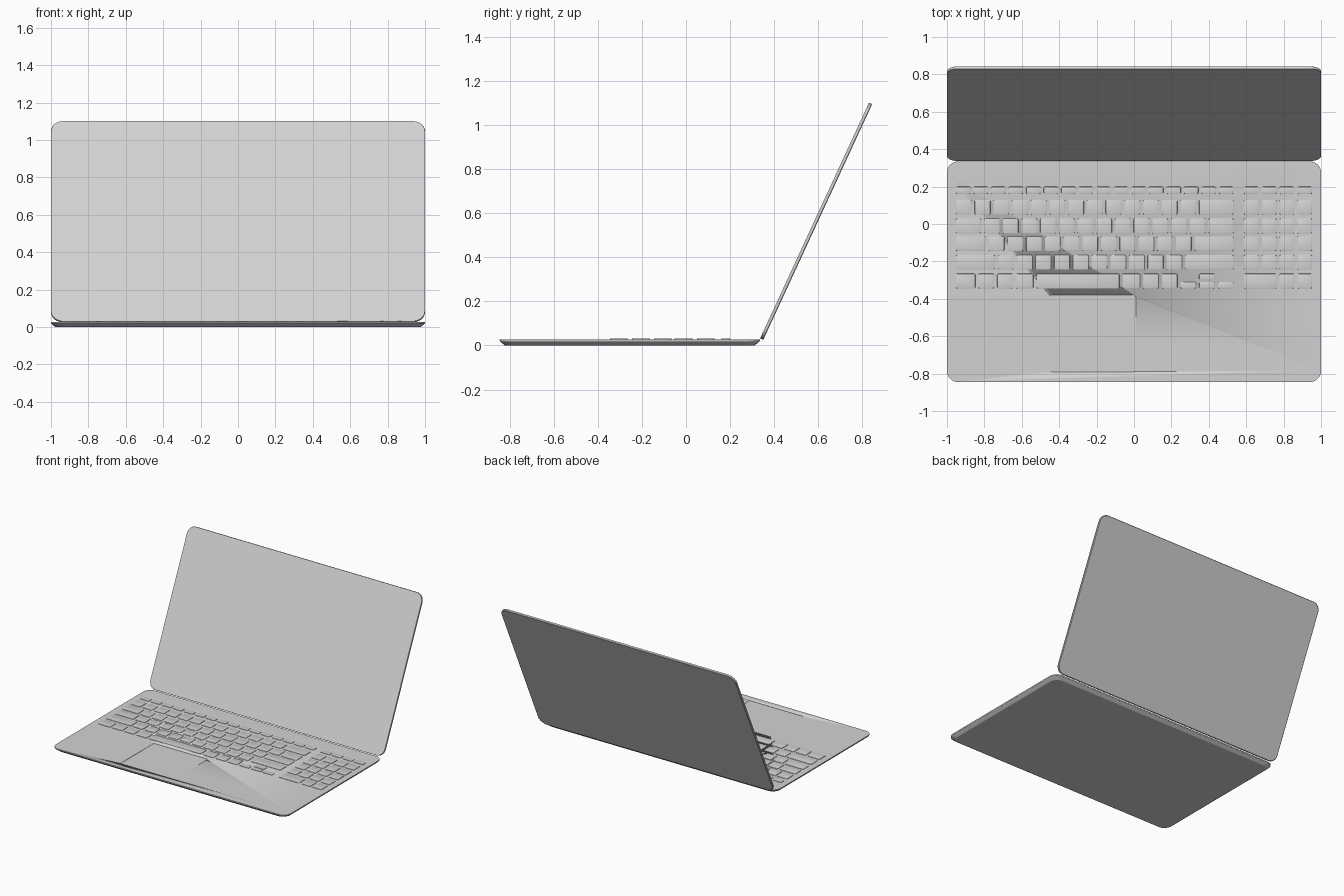
import bpy, bmesh, math
from mathutils import Matrix, Vector

if "Cube" in bpy.data.objects:
    bpy.data.objects.remove(bpy.data.objects["Cube"])

grey = bpy.data.materials.new("light_grey")
grey.diffuse_color = (0.65, 0.65, 0.65, 1)
grey.use_nodes = True
grey.node_tree.nodes["Principled BSDF"].inputs["Base Color"].default_value = grey.diffuse_color


def outline(x0, x1, y0, y1, r, seg=7):
    """Points of a rounded rectangle, counter-clockwise."""
    pts = []
    for cx, cy, start in ((x1 - r, y1 - r, 0), (x0 + r, y1 - r, 90),
                          (x0 + r, y0 + r, 180), (x1 - r, y0 + r, 270)):
        for i in range(seg + 1):
            a = math.radians(start + 90 * i / seg)
            pts.append((cx + r * math.cos(a), cy + r * math.sin(a)))
    return pts


def add_slab(bm, rect, r, layers, seg=7):
    """Stack rounded outlines; each layer is (z, inset)."""
    x0, x1, y0, y1 = rect
    rings = []
    for z, d in layers:
        pts = outline(x0 + d, x1 - d, y0 + d, y1 - d, r, seg)
        rings.append([bm.verts.new((x, y, z)) for x, y in pts])
    n = len(rings[0])
    for lo, hi in zip(rings, rings[1:]):
        for i in range(n):
            j = (i + 1) % n
            bm.faces.new((lo[i], lo[j], hi[j], hi[i]))
    bm.faces.new(rings[0][::-1])
    bm.faces.new(rings[-1])


def make_object(name, bm):
    me = bpy.data.meshes.new(name)
    bm.to_mesh(me)
    bm.free()
    me.materials.append(grey)
    ob = bpy.data.objects.new(name, me)
    bpy.context.collection.objects.link(ob)
    bpy.ops.object.select_all(action='DESELECT')
    ob.select_set(True)
    bpy.context.view_layer.objects.active = ob
    bpy.ops.object.shade_smooth_by_angle(angle=math.radians(25))
    return ob


TOP = 0.028

# base with undercut edges
bm = bmesh.new()
add_slab(bm, (-1, 1, -0.845, 0.335), 0.06,
         [(0, 0.024), (0.004, 0.018), (0.019, 0.001), (0.022, 0), (TOP, 0)])
base = make_object("base", bm)

# shallow touchpad recess
bm = bmesh.new()
add_slab(bm, (-0.45, 0.01, -0.79, -0.38), 0.012, [(TOP - 0.002, 0), (TOP + 0.02, 0)], 3)
cutter = make_object("touchpad_cutter", bm)
cutter.hide_render = True
cutter.hide_set(True)
mod = base.modifiers.new("touchpad_recess", 'BOOLEAN')
mod.operation = 'DIFFERENCE'
mod.solver = 'EXACT'
mod.object = cutter

# keyboard: each row is (y0, y1, key widths in units)
bm = bmesh.new()
GAP = 0.008


def add_key(x0, x1, y0, y1):
    add_slab(bm, (x0 + GAP, x1 - GAP, y0, y1), 0.006,
             [(TOP - 0.003, 0), (TOP + 0.003, 0.001), (TOP + 0.004, 0.003)], 2)


def add_row(x0, x1, y0, y1, widths):
    unit = (x1 - x0) / sum(widths)
    x = x0
    for w in widths:
        add_key(x, x + w * unit, y0, y1)
        x += w * unit


rows = [
    (0.16, 0.20, [1] * 16),
    (0.05, 0.13, [1] * 13 + [2]),
    (-0.052, 0.03, [1.5] + [1] * 12 + [1.5]),
    (-0.145, -0.065, [1.75] + [1] * 11 + [2.25]),
    (-0.245, -0.165, [2.25] + [1] * 10 + [2.75]),
]
for y0, y1, widths in rows:
    add_row(-0.96, 0.54, y0, y1, widths)
    add_row(0.58, 0.96, y0, y1, [1] * 4)

# bottom row with space bar, arrow keys and number pad
B0, B1 = -0.345, -0.265
add_row(-0.96, 0.24, B0, B1, [1.2, 1, 1, 1.1, 4.6, 1.1, 1, 1])
add_row(0.24, 0.54, B0, -0.309, [1] * 3)
add_key(0.34, 0.44, -0.301, B1)
add_row(0.58, 0.96, B0, B1, [2, 1, 1])
make_object("keyboard", bm)

# lid, modelled flat with its front face at z = 0, then tilted open
bm = bmesh.new()
add_slab(bm, (-1, 1, 0, 1.178), 0.06,
         [(-0.016, 0.003), (-0.013, 0), (-0.002, 0), (0, 0.001)])
lid = make_object("lid", bm)
lid.data.transform(Matrix.Translation(Vector((0, 0.336, 0.032))) @
                   Matrix.Rotation(math.radians(65.2), 4, 'X'))
